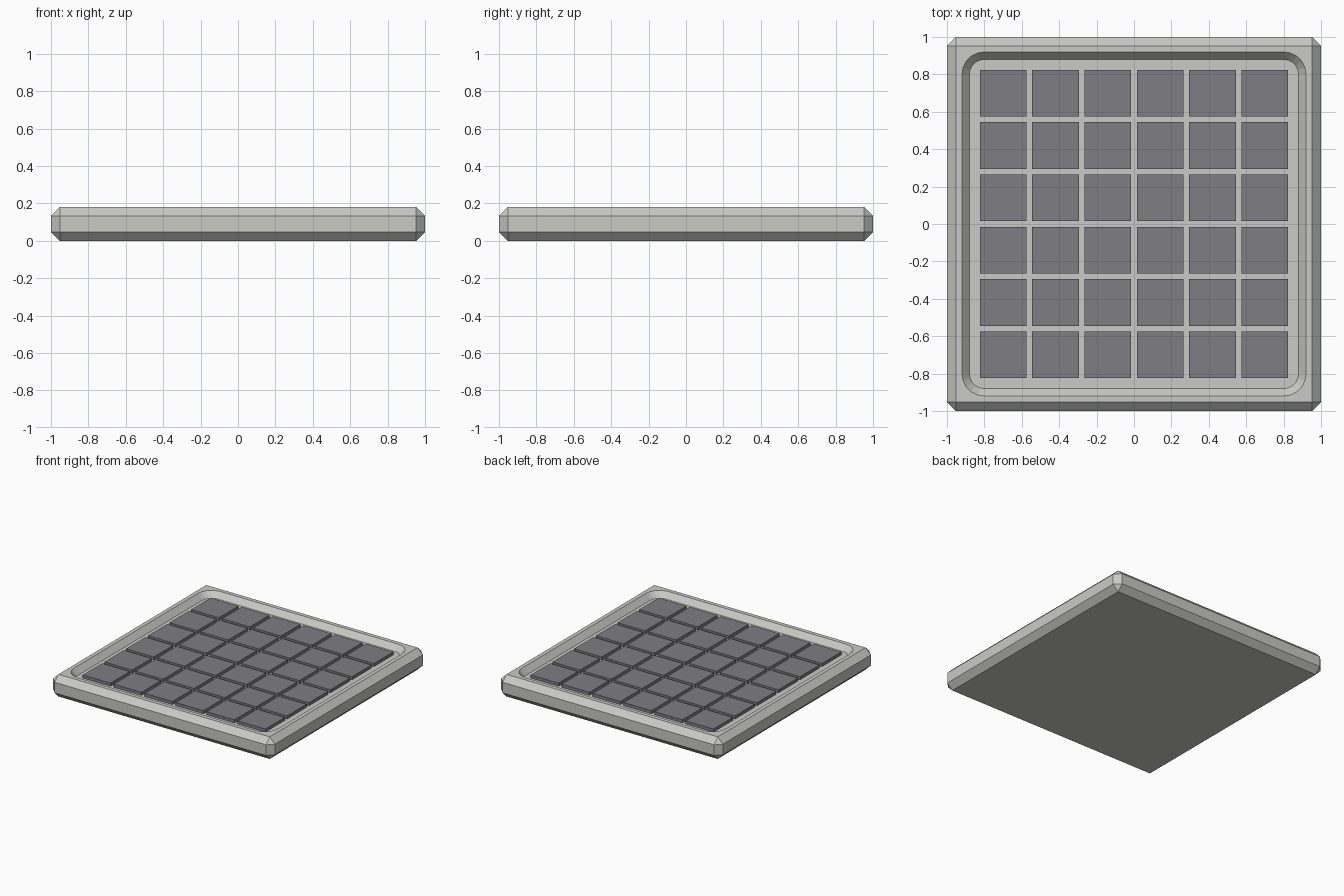
import bpy, bmesh
from math import cos, sin, pi

default = bpy.data.objects.get("Cube")
if default:
    bpy.data.objects.remove(default, do_unlink=True)

HEIGHT, CHAMFER = 0.18, 0.047
FLOOR, TILE_TOP = 0.135, 0.16
TILE, PITCH, COUNT = 0.25, 0.2795, 6


def material(name, color):
    m = bpy.data.materials.new(name)
    m.use_nodes = True
    m.diffuse_color = color
    m.node_tree.nodes["Principled BSDF"].inputs["Base Color"].default_value = color
    return m


def finish(bm, name, mat):
    bmesh.ops.recalc_face_normals(bm, faces=bm.faces[:])
    mesh = bpy.data.meshes.new(name)
    bm.to_mesh(mesh)
    bm.free()
    mesh.materials.append(mat)
    obj = bpy.data.objects.new(name, mesh)
    bpy.context.collection.objects.link(obj)
    return obj


def box(bm, size, center):
    verts = bmesh.ops.create_cube(bm, size=1)["verts"]
    bmesh.ops.scale(bm, vec=size, verts=verts)
    bmesh.ops.translate(bm, vec=center, verts=verts)


def rounded_ring(bm, half, radius, z, steps=5):
    ring = []
    for quarter, (sx, sy) in enumerate([(1, 1), (-1, 1), (-1, -1), (1, -1)]):
        for i in range(steps + 1):
            a = (quarter + i / steps) * pi / 2
            ring.append(bm.verts.new((sx * (half - radius) + radius * cos(a),
                                      sy * (half - radius) + radius * sin(a), z)))
    return ring


stone = material("pale grey stone", (0.59, 0.59, 0.56, 1))
slate = material("dark slate", (0.21, 0.205, 0.23, 1))

# Chamfered slab
bm = bmesh.new()
box(bm, (2, 2, HEIGHT), (0, 0, HEIGHT / 2))
bmesh.ops.bevel(bm, geom=bm.edges[:], offset=CHAMFER, segments=1,
                affect='EDGES', profile=0.5)
frame = finish(bm, "tray_frame", stone)

# Rounded recess with sloping walls
bm = bmesh.new()
low = rounded_ring(bm, 0.88, 0.08, FLOOR)
high = rounded_ring(bm, 0.96, 0.16, 2 * HEIGHT - FLOOR)
bm.faces.new(low)
bm.faces.new(high)
for i in range(len(low)):
    j = (i + 1) % len(low)
    bm.faces.new((low[i], low[j], high[j], high[i]))
cutter = finish(bm, "recess_cutter", stone)
cutter.hide_render = True

cut = frame.modifiers.new("recess", 'BOOLEAN')
cut.operation = 'DIFFERENCE'
cut.solver = 'EXACT'
cut.object = cutter
bpy.context.view_layer.objects.active = frame
frame.select_set(True)
bpy.ops.object.modifier_apply(modifier=cut.name)
bpy.data.objects.remove(cutter, do_unlink=True)

# Grid of raised tiles on the recess floor
bm = bmesh.new()
offsets = [(i - (COUNT - 1) / 2) * PITCH for i in range(COUNT)]
thick = TILE_TOP - FLOOR + 0.01
for x in offsets:
    for y in offsets:
        box(bm, (TILE, TILE, thick), (x, y, TILE_TOP - thick / 2))
finish(bm, "floor_tiles", slate)
